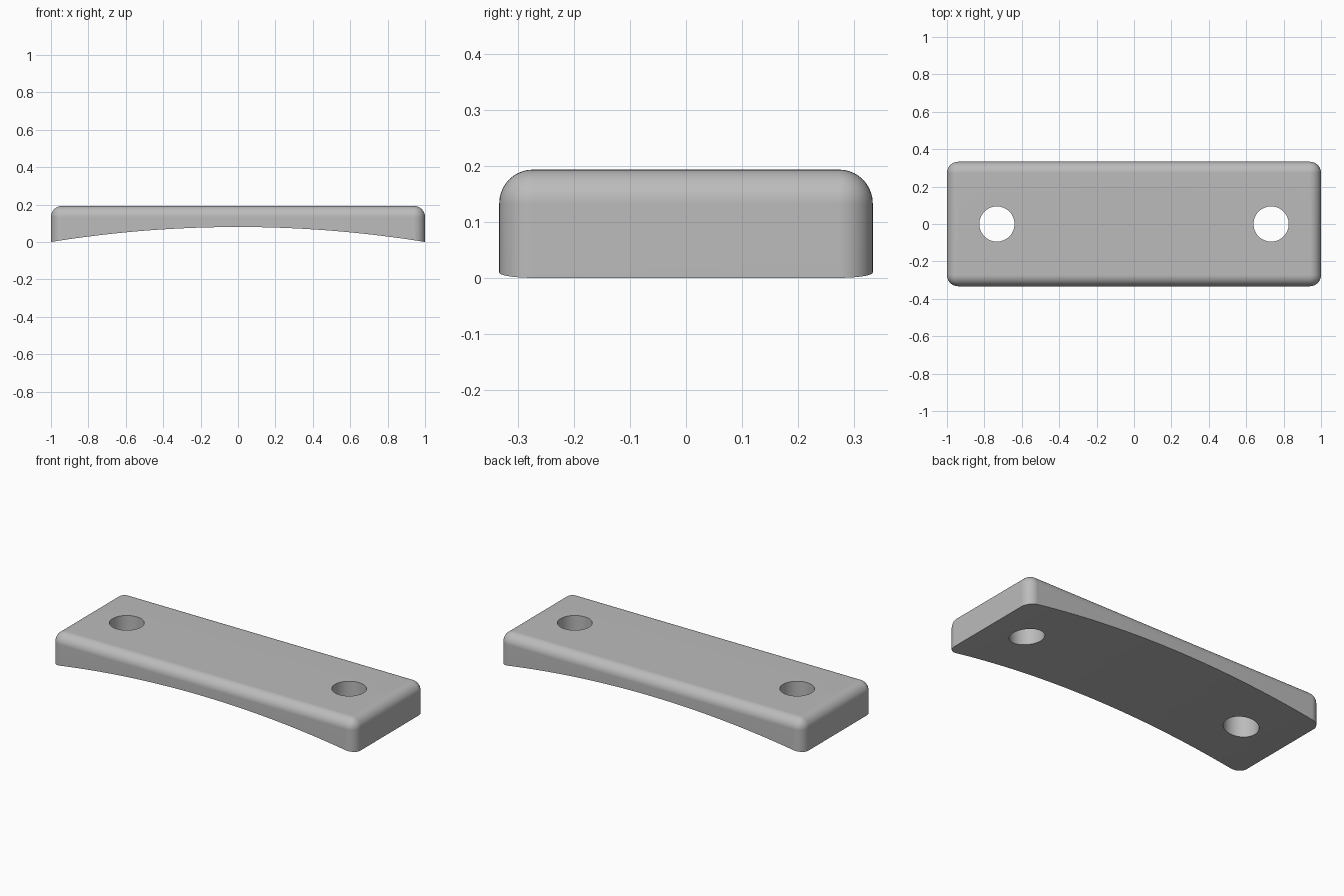
import bpy, bmesh, math

cube = bpy.data.objects.get("Cube")
if cube:
    bpy.data.objects.remove(cube, do_unlink=True)

HALF_X, HALF_Y, TOP = 1.0, 0.333, 0.193
ROUND = 0.06
ARCH = 0.08
HOLE_X, HOLE_R = 0.733, 0.094

grey = bpy.data.materials.new("plain_grey")
grey.use_nodes = True
colour = (0.5, 0.5, 0.5, 1)
grey.diffuse_color = colour
grey.node_tree.nodes["Principled BSDF"].inputs["Base Color"].default_value = colour


def make_object(name, bm):
    mesh = bpy.data.meshes.new(name)
    bmesh.ops.recalc_face_normals(bm, faces=bm.faces)
    bm.to_mesh(mesh)
    bm.free()
    mesh.materials.append(grey)
    obj = bpy.data.objects.new(name, mesh)
    bpy.context.collection.objects.link(obj)
    return obj


def cut(target, cutter):
    mod = target.modifiers.new("cut", "BOOLEAN")
    mod.operation = "DIFFERENCE"
    mod.solver = "EXACT"
    mod.object = cutter
    cutter.hide_render = True
    bpy.context.view_layer.objects.active = target
    bpy.ops.object.modifier_apply(modifier=mod.name)
    bpy.data.objects.remove(cutter, do_unlink=True)


# Block with rounded top and upright edges
bm = bmesh.new()
bmesh.ops.create_cube(bm, size=2)
for v in bm.verts:
    v.co = (v.co.x * HALF_X, v.co.y * HALF_Y, TOP if v.co.z > 0 else -0.3)
edges = [e for e in bm.edges if max(v.co.z for v in e.verts) > 0]
bmesh.ops.bevel(bm, geom=edges, offset=ROUND, segments=10, profile=0.5, affect="EDGES")
plate = make_object("mounting_plate", bm)

# Shallow arch hollowing the underside
radius = (1 + ARCH ** 2) / (2 * ARCH)
bm = bmesh.new()
points = [(-1.2, -0.6), (1.2, -0.6)]
steps = 48
for i in range(steps + 1):
    x = 1.2 - 2.4 * i / steps
    points.append((x, ARCH - radius + math.sqrt(radius ** 2 - x ** 2)))
face = bm.faces.new([bm.verts.new((x, -1, z)) for x, z in points])
sweep = bmesh.ops.extrude_face_region(bm, geom=[face])
new_verts = [g for g in sweep["geom"] if isinstance(g, bmesh.types.BMVert)]
bmesh.ops.translate(bm, verts=new_verts, vec=(0, 2, 0))
cut(plate, make_object("arch_cutter", bm))

# Two through holes
for side in (-1, 1):
    bm = bmesh.new()
    bmesh.ops.create_cone(bm, cap_ends=True, segments=64, radius1=HOLE_R, radius2=HOLE_R, depth=2)
    bmesh.ops.translate(bm, verts=bm.verts, vec=(side * HOLE_X, 0, 0))
    cut(plate, make_object("hole_cutter", bm))

# Smooth rounds with crisp rims and flat faces
bpy.ops.object.select_all(action="DESELECT")
plate.select_set(True)
bpy.context.view_layer.objects.active = plate
bpy.ops.object.shade_smooth_by_angle(angle=math.radians(30))
weighted = plate.modifiers.new("even_shading", "WEIGHTED_NORMAL")
weighted.keep_sharp = True
